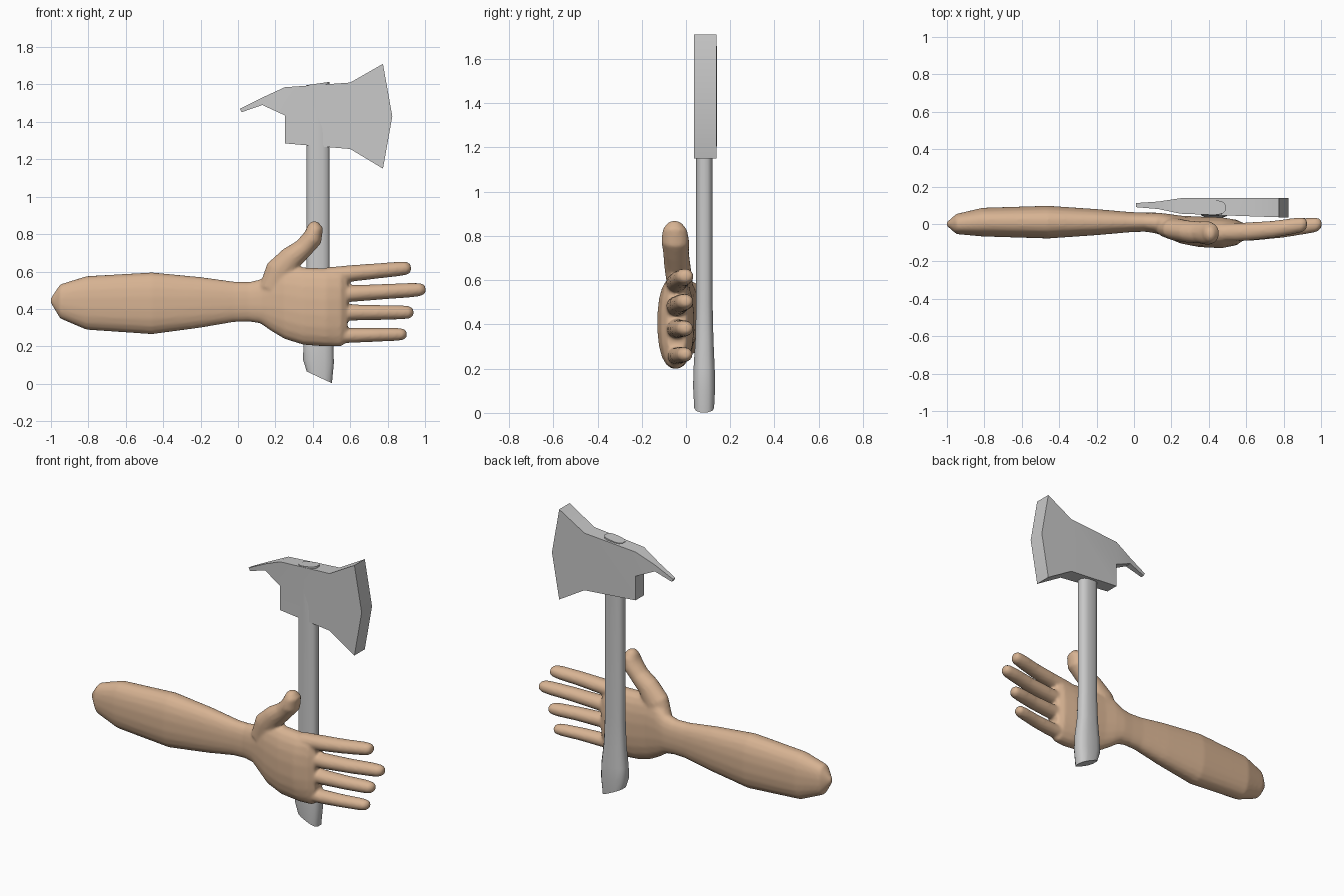
import bpy, bmesh, math
from mathutils import Vector

if "Cube" in bpy.data.objects:
    bpy.data.objects.remove(bpy.data.objects["Cube"])


def material(name, rgb):
    m = bpy.data.materials.new(name)
    m.use_nodes = True
    m.diffuse_color = (*rgb, 1)
    m.node_tree.nodes["Principled BSDF"].inputs["Base Color"].default_value = (*rgb, 1)
    return m


skin = material("skin tan", (0.68, 0.45, 0.29))
steel = material("light grey", (0.58, 0.58, 0.58))


def loft(bm, sections, sides=16, power=1.0):
    """Skin rings given as (x, y, z, radius in y, radius across, heading in xz degrees)."""
    rings = []
    for x, y, z, ry, rv, deg in sections:
        t = math.radians(deg)
        across = Vector((-math.sin(t), 0, math.cos(t)))
        ring = []
        for i in range(sides):
            a = 2 * math.pi * (i + 0.5) / sides
            c, s = math.cos(a), math.sin(a)
            c = math.copysign(abs(c) ** power, c)
            s = math.copysign(abs(s) ** power, s)
            ring.append(bm.verts.new(Vector((x, y, z)) + Vector((0, ry * c, 0)) + across * rv * s))
        rings.append(ring)
    for a, b in zip(rings, rings[1:]):
        for i in range(sides):
            j = (i + 1) % sides
            bm.faces.new((a[i], a[j], b[j], b[i]))
    bm.faces.new(rings[0][::-1])
    bm.faces.new(rings[-1])


def finish(bm, name, mat, angle=40):
    bmesh.ops.recalc_face_normals(bm, faces=bm.faces)
    mesh = bpy.data.meshes.new(name)
    bm.to_mesh(mesh)
    bm.free()
    obj = bpy.data.objects.new(name, mesh)
    bpy.context.collection.objects.link(obj)
    mesh.materials.append(mat)
    bpy.ops.object.select_all(action='DESELECT')
    obj.select_set(True)
    bpy.context.view_layer.objects.active = obj
    bpy.ops.object.shade_smooth_by_angle(angle=math.radians(angle))
    return obj


# Arm and hand: overlapping volumes fused into one skin
bm = bmesh.new()

# Forearm, wrist and palm
loft(bm, [
    (-1.00, 0.00, 0.445, 0.010, 0.015, 0),
    (-0.95, 0.00, 0.440, 0.054, 0.092, 0),
    (-0.81, 0.01, 0.432, 0.077, 0.144, 0),
    (-0.46, 0.01, 0.430, 0.088, 0.166, 0),
    (-0.20, 0.01, 0.435, 0.070, 0.136, 0),
    (-0.02, 0.01, 0.438, 0.054, 0.108, 0),
    (0.06, 0.01, 0.438, 0.051, 0.106, 0),
    (0.12, 0.005, 0.440, 0.056, 0.118, 0),
    (0.18, -0.01, 0.445, 0.065, 0.165, 0),
    (0.25, -0.03, 0.435, 0.075, 0.197, 0),
    (0.35, -0.042, 0.415, 0.082, 0.208, 0),
    (0.47, -0.047, 0.408, 0.083, 0.210, 0),
    (0.55, -0.045, 0.411, 0.068, 0.213, 0),
    (0.585, -0.042, 0.412, 0.045, 0.190, 0)], sides=20, power=0.85)

# Four fingers: base x and z, tip x and z, thickness
for bx, bz, tx, tz, r in ((0.48, 0.578, 0.925, 0.620, 0.041),
                          (0.48, 0.475, 1.003, 0.505, 0.041),
                          (0.48, 0.380, 0.938, 0.382, 0.040),
                          (0.48, 0.255, 0.902, 0.265, 0.037)):
    heading = math.degrees(math.atan2(tz - bz, tx - bx))
    rows = []
    for f, y, ry, rz in ((0.0, -0.045, 1.2, 1.1), (0.3, -0.040, 1.2, 1.08),
                         (0.6, -0.028, 1.12, 1.0), (0.85, -0.010, 1.05, 0.95),
                         (0.95, -0.004, 0.95, 0.85), (0.99, 0.0, 0.65, 0.58),
                         (1.0, 0.0, 0.3, 0.3)):
        rows.append((bx + (tx - bx) * f, y, bz + (tz - bz) * f, r * ry, r * rz, heading))
    loft(bm, rows, sides=14)

# Thumb
loft(bm, [
    (0.19, -0.020, 0.50, 0.055, 0.080, 75),
    (0.225, -0.030, 0.60, 0.060, 0.082, 58),
    (0.285, -0.040, 0.672, 0.060, 0.065, 42),
    (0.350, -0.045, 0.725, 0.059, 0.053, 45),
    (0.395, -0.048, 0.775, 0.064, 0.055, 65),
    (0.408, -0.050, 0.825, 0.057, 0.048, 98),
    (0.402, -0.052, 0.855, 0.036, 0.030, 105),
    (0.399, -0.052, 0.867, 0.014, 0.012, 105)], sides=14)

arm = finish(bm, "arm_and_hand", skin, 180)
fuse = arm.modifiers.new("fuse", 'REMESH')
fuse.mode = 'VOXEL'
fuse.voxel_size = 0.009
fuse.use_smooth_shade = True
soften = arm.modifiers.new("soften", 'SMOOTH')
soften.factor = 0.5
soften.iterations = 5

# Axe handle with flared, slanted butt
bm = bmesh.new()
loft(bm, [
    (0.435, 0.082, 0.034, 0.046, 0.076, 65),
    (0.430, 0.082, 0.120, 0.051, 0.085, 84),
    (0.430, 0.082, 0.200, 0.049, 0.082, 90),
    (0.428, 0.083, 0.330, 0.042, 0.068, 90),
    (0.428, 0.083, 0.500, 0.038, 0.062, 90),
    (0.428, 0.083, 1.250, 0.038, 0.062, 90),
    (0.428, 0.088, 1.605, 0.038, 0.064, 98)], sides=12, power=0.7)
finish(bm, "axe_handle", steel, 45)

# Axe head: outline of (x, z, front y, back y), spike on the right, blade on the left
outline = [(0.010, 1.470, 0.090, 0.112), (0.130, 1.530, 0.080, 0.120),
           (0.250, 1.585, 0.055, 0.138), (0.600, 1.610, 0.042, 0.140),
           (0.775, 1.710, 0.036, 0.138), (0.825, 1.430, 0.036, 0.138),
           (0.775, 1.150, 0.036, 0.138), (0.600, 1.255, 0.042, 0.140),
           (0.250, 1.285, 0.055, 0.138), (0.250, 1.435, 0.055, 0.138),
           (0.130, 1.490, 0.080, 0.120), (0.020, 1.452, 0.090, 0.112)]
bm = bmesh.new()
front = [bm.verts.new((x, yf, z)) for x, z, yf, yb in outline]
back = [bm.verts.new((x, yb, z)) for x, z, yf, yb in outline]
for patch in ((0, 1, 10, 11), (1, 2, 9, 10), (2, 3, 7, 8, 9), (3, 4, 5, 6, 7)):
    bm.faces.new([front[i] for i in patch])
    bm.faces.new([back[i] for i in reversed(patch)])
for i in range(len(outline)):
    j = (i + 1) % len(outline)
    bm.faces.new((front[j], front[i], back[i], back[j]))
finish(bm, "axe_head", steel, 35)
